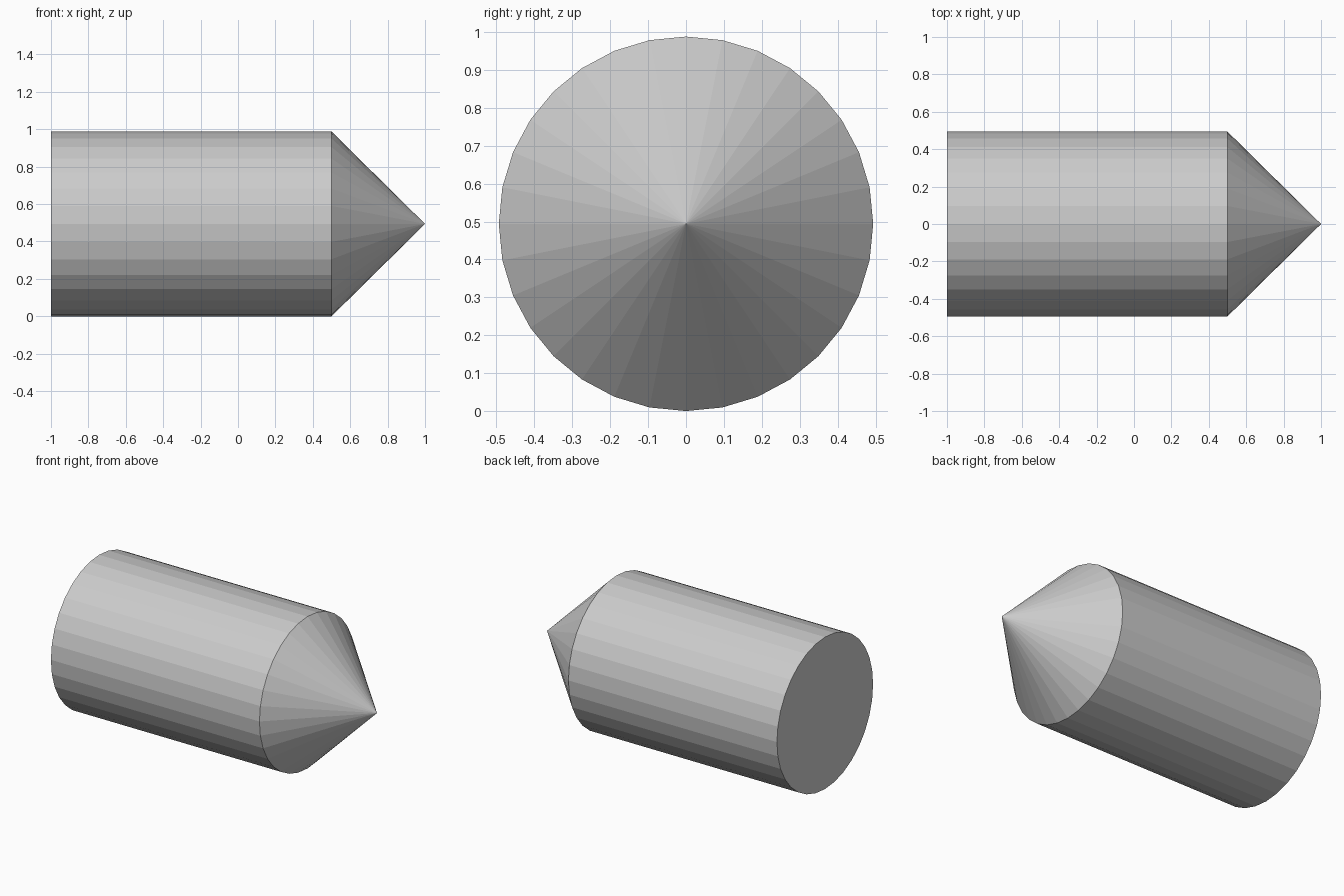
import bpy
from math import pi

if "Cube" in bpy.data.objects:
    bpy.data.objects.remove(bpy.data.objects["Cube"])

SIDES = 32
R = 0.494


def lathe_part(name, r_start, r_end, x0, x1):
    """Flat-shaded cone or cylinder lying along x from x0 to x1."""
    bpy.ops.mesh.primitive_cone_add(
        vertices=SIDES, radius1=r_start, radius2=r_end, depth=x1 - x0,
        location=((x0 + x1) / 2, 0, R), rotation=(0, pi / 2, 0))
    bpy.context.object.name = name


# Straight barrel with a closed rear end
lathe_part("barrel", R, R, -1.0, 0.5)
# Pointed nose
lathe_part("nose_cone", R, 0, 0.5, 1.0)
